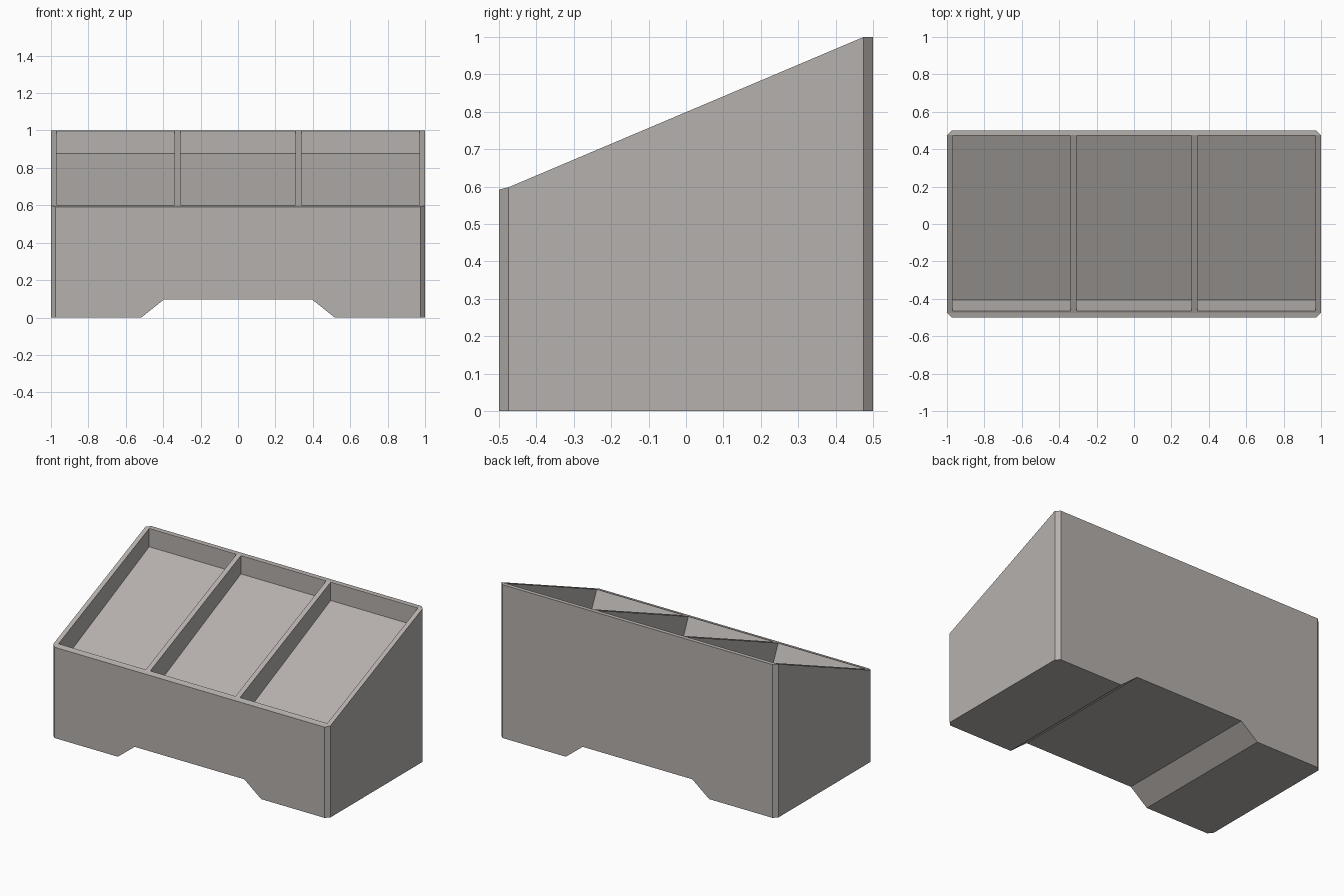
import bpy, bmesh

if "Cube" in bpy.data.objects:
    bpy.data.objects.remove(bpy.data.objects["Cube"])

stone = bpy.data.materials.new("warm grey")
stone.diffuse_color = (0.47, 0.44, 0.42, 1)
stone.use_nodes = True
stone.node_tree.nodes["Principled BSDF"].inputs["Base Color"].default_value = stone.diffuse_color


def top_z(y):
    """Height of the sloping top plane."""
    return 0.598 + (y + 0.475) * 0.402 / 0.95


def make_object(name, bm):
    bmesh.ops.recalc_face_normals(bm, faces=bm.faces)
    mesh = bpy.data.meshes.new(name)
    bm.to_mesh(mesh)
    bm.free()
    mesh.materials.append(stone)
    ob = bpy.data.objects.new(name, mesh)
    bpy.context.collection.objects.link(ob)
    return ob


def prism(name, loop_a, loop_b):
    """Solid between two matching outlines."""
    bm = bmesh.new()
    a = [bm.verts.new(p) for p in loop_a]
    b = [bm.verts.new(p) for p in loop_b]
    bm.faces.new(a)
    bm.faces.new(b)
    n = len(a)
    for i in range(n):
        j = (i + 1) % n
        bm.faces.new((a[i], a[j], b[j], b[i]))
    return make_object(name, bm)


# bin body: chamfered plan, low front, sloping top
plan = [(-0.975, -0.5), (0.975, -0.5), (1, -0.475), (1, 0.475),
        (0.975, 0.5), (-0.975, 0.5), (-1, 0.475), (-1, -0.475)]
height = {-0.5: 0.592, -0.475: 0.598, 0.475: 1.0, 0.5: 1.0}
bm = bmesh.new()
low = [bm.verts.new((x, y, 0)) for x, y in plan]
high = [bm.verts.new((x, y, height[y])) for x, y in plan]
bm.faces.new(low)
for i in range(8):
    j = (i + 1) % 8
    bm.faces.new((low[i], low[j], high[j], high[i]))
for strip in ((0, 1, 2, 7), (7, 2, 3, 6), (6, 3, 4, 5)):
    bm.faces.new([high[i] for i in strip])
body = make_object("display_bin", bm)

# notch under the base, running front to back
notch = [(-0.58, -0.05), (0.58, -0.05), (0.395, 0.097), (-0.395, 0.097)]
cutters = [prism("notch_cutter", [(x, -0.7, z) for x, z in notch],
                 [(x, 0.7, z) for x, z in notch])]

# three tray pockets: leaning front wall, upright back wall, sloping floor
front, back, lift = -0.465, 0.47, 0.1
lean = 0.059 / (top_z(front) - 0.475)
pocket = [(front - lean * lift, top_z(front) + lift), (-0.406, 0.475),
          (back, 0.878), (back, top_z(back) + lift)]
for x0, x1 in ((-0.97, -0.34), (-0.308, 0.308), (0.34, 0.97)):
    cutters.append(prism("pocket_cutter", [(x0, y, z) for y, z in pocket],
                         [(x1, y, z) for y, z in pocket]))

# cut everything, then drop the cutters
for cutter in cutters:
    cutter.hide_render = True
    mod = body.modifiers.new("cut", 'BOOLEAN')
    mod.operation = 'DIFFERENCE'
    mod.solver = 'EXACT'
    mod.object = cutter
bpy.context.view_layer.update()
graph = bpy.context.evaluated_depsgraph_get()
result = bpy.data.meshes.new_from_object(body.evaluated_get(graph))
body.modifiers.clear()
body.data = result
result.materials.clear()
result.materials.append(stone)
for poly in result.polygons:
    poly.material_index = 0
for cutter in cutters:
    bpy.data.objects.remove(cutter)
